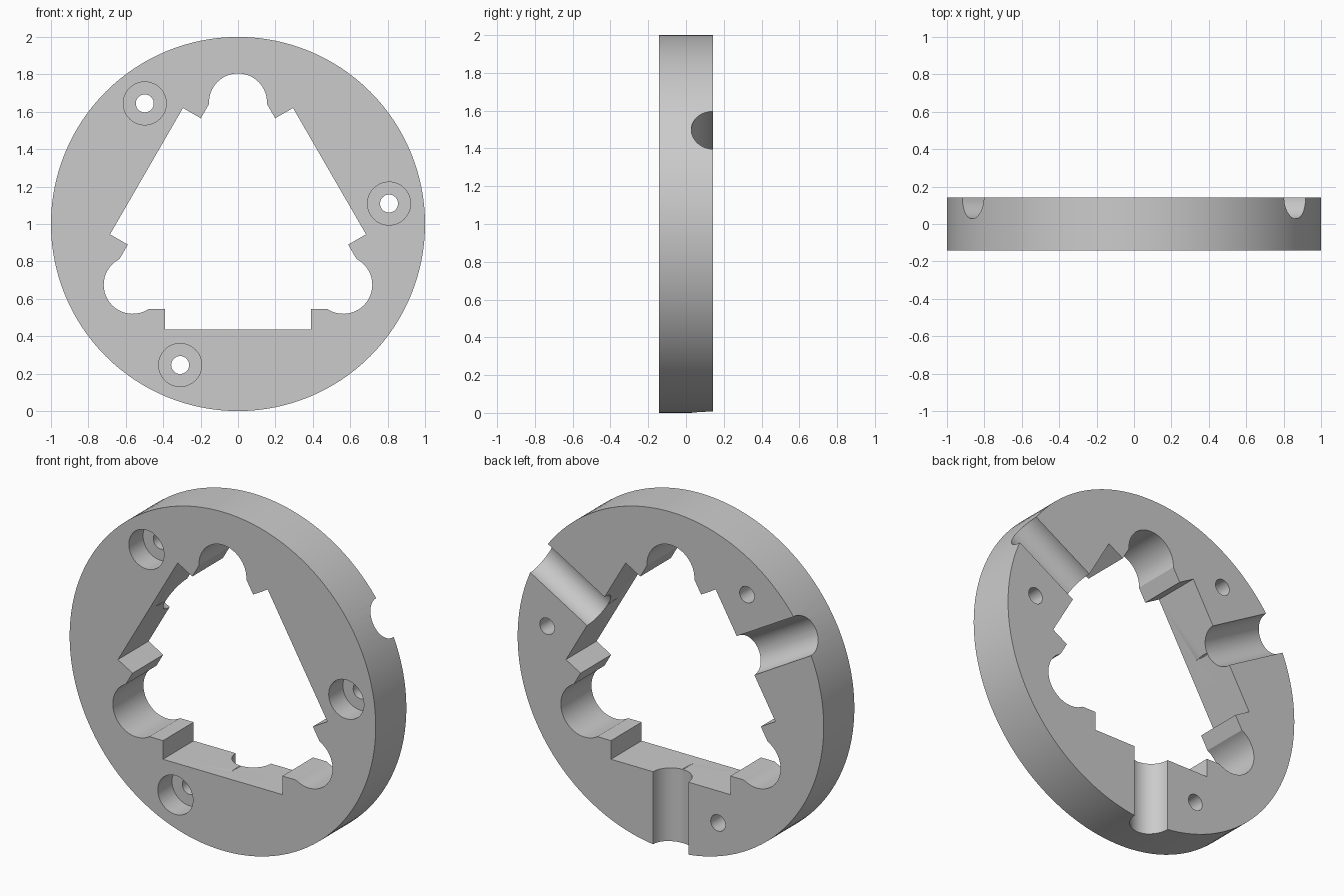
import bpy, bmesh
from math import pi, cos, sin, radians
from mathutils import Matrix, Vector

if "Cube" in bpy.data.objects:
    bpy.data.objects.remove(bpy.data.objects["Cube"])

HALF = 0.143                      # half thickness of the ring
CENTRE = Vector((0, 0, 1))

grey = bpy.data.materials.new("plain grey")
grey.use_nodes = True
grey.diffuse_color = (0.6, 0.6, 0.6, 1)
grey.node_tree.nodes["Principled BSDF"].inputs["Base Color"].default_value = grey.diffuse_color


def prism(name, outline, y0, y1):
    """Extrude an x-z outline about the ring centre from y0 to y1."""
    bm = bmesh.new()
    face = bm.faces.new([bm.verts.new((x, y0, z + 1)) for x, z in outline])
    new = bmesh.ops.extrude_face_region(bm, geom=[face])["geom"]
    bmesh.ops.translate(bm, vec=(0, y1 - y0, 0),
                        verts=[v for v in new if isinstance(v, bmesh.types.BMVert)])
    return finish(name, bm)


def rod(name, radius, start, end, segments=64):
    """Cylinder between two points."""
    axis = end - start
    matrix = Matrix.Translation((start + end) / 2) @ axis.to_track_quat("Z", "Y").to_matrix().to_4x4()
    bm = bmesh.new()
    bmesh.ops.create_cone(bm, cap_ends=True, segments=segments, radius1=radius,
                          radius2=radius, depth=axis.length, matrix=matrix)
    return finish(name, bm)


def finish(name, bm):
    bmesh.ops.recalc_face_normals(bm, faces=bm.faces)
    mesh = bpy.data.meshes.new(name)
    bm.to_mesh(mesh)
    bm.free()
    obj = bpy.data.objects.new(name, mesh)
    bpy.context.collection.objects.link(obj)
    mesh.materials.append(grey)
    return obj


def polar(radius, angle, y=0):
    return CENTRE + Vector((radius * cos(angle), y, radius * sin(angle)))


# Round body
ring = rod("mounting_ring", 1, Vector((0, -HALF, 1)), Vector((0, HALF, 1)), 128)

# Three-sided opening: one flat side, its two steps and a round lobe, repeated
outline = []
for k in range(3):
    turn = Matrix.Rotation(k * 2 * pi / 3, 2)
    side = [(-0.39, -0.455), (-0.39, -0.565), (0.39, -0.565), (0.39, -0.455)]
    for i in range(33):
        a = radians(-30 - 93 + 186 * i / 32)
        side.append((0.65 * cos(-pi / 6) + 0.155 * cos(a), -0.325 + 0.155 * sin(a)))
    outline += [tuple(turn @ Vector(p)) for p in side]
cutters = [prism("opening_cutter", outline, -0.3, 0.3)]

for k in range(3):
    spin = k * 2 * pi / 3
    # Half-round radial groove in the back
    a = spin + pi / 6
    cutters.append(rod("groove_cutter", 0.115, polar(0.3, a, HALF), polar(1.2, a, HALF)))
    # Counterbored screw hole
    a = spin + radians(7.7)
    cutters.append(rod("screw_hole_cutter", 0.048, polar(0.815, a, -0.3), polar(0.815, a, 0.3), 32))
    cutters.append(rod("counterbore_cutter", 0.115, polar(0.815, a, -0.3), polar(0.815, a, -0.01), 48))
    # Shallow hollow across the steps
    turn = Matrix.Rotation(-spin, 3, "Y")
    ends = [CENTRE + turn @ Vector((x, 0, -0.425 + 0.356)) for x in (-0.49, 0.49)]
    ends = [e - turn @ Vector((0, 0, 0.356 - 0.356)) for e in ends]
    cutters.append(rod("step_hollow_cutter", 0.356, ends[0], ends[1], 128))

for cutter in cutters:
    mod = ring.modifiers.new(cutter.name, "BOOLEAN")
    mod.operation = "DIFFERENCE"
    mod.solver = "EXACT"
    mod.object = cutter
    cutter.hide_render = True
    cutter.hide_viewport = False

# Apply the cuts, then remove the helpers
bpy.ops.object.select_all(action="DESELECT")
ring.select_set(True)
bpy.context.view_layer.objects.active = ring
for mod in list(ring.modifiers):
    bpy.ops.object.modifier_apply(modifier=mod.name)
for cutter in cutters:
    bpy.data.objects.remove(cutter)

bpy.ops.object.shade_smooth_by_angle(angle=radians(30))
